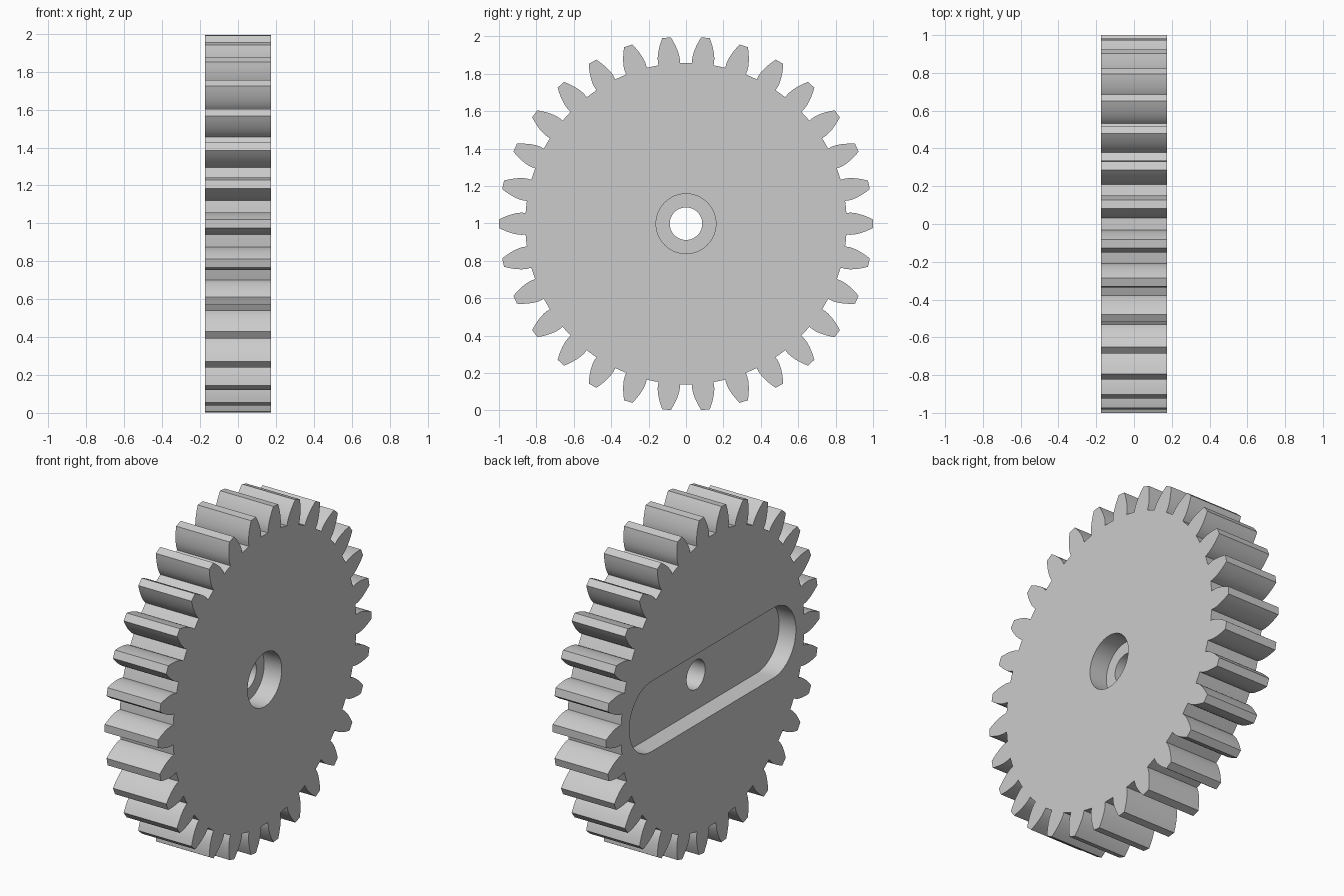
import bpy, bmesh, math
from mathutils import Matrix

cube = bpy.data.objects.get("Cube")
if cube:
    bpy.data.objects.remove(cube, do_unlink=True)

TEETH = 30
MODULE = 2 / (TEETH + 2)            # outer radius is 1
PITCH_R = MODULE * TEETH / 2
BASE_R = PITCH_R * math.cos(math.radians(20))
ROOT_R = PITCH_R - 1.25 * MODULE
HALF_W = 0.175
CENTRE_Z = 0.998

grey = bpy.data.materials.new("light grey")
grey.use_nodes = True
colour = (0.6, 0.6, 0.6, 1)
grey.diffuse_color = colour
grey.node_tree.nodes["Principled BSDF"].inputs["Base Color"].default_value = colour


def involute(angle):
    return math.tan(angle) - angle


def half_angle(r):
    """Half the angular thickness of a tooth at radius r."""
    pressure = math.acos(min(1, BASE_R / r))
    return math.pi / (2 * TEETH) + involute(math.radians(20)) - involute(pressure)


def gear_profile():
    # one flank from root to tip, mirrored and repeated around the wheel
    radii = [ROOT_R] + [BASE_R + (1 - BASE_R) * i / 7 for i in range(8)]
    flank = [(r, half_angle(max(r, BASE_R))) for r in radii]
    points = []
    for t in range(TEETH):
        mid = 2 * math.pi * t / TEETH
        tooth = [(r, mid - a) for r, a in flank] + [(r, mid + a) for r, a in reversed(flank)]
        tooth.append((ROOT_R, mid + math.pi / TEETH))
        points += [(r * math.cos(a), r * math.sin(a)) for r, a in tooth]
    return points


def slot_profile(radius, straight=0, steps=32):
    # circle, or a round-ended slot when straight is above zero
    points = []
    for side in (1, -1):
        for i in range(steps + 1 if straight else steps):
            a = -side * math.pi / 2 + math.pi * i / steps if side == 1 else math.pi / 2 + math.pi * i / steps
            points.append((side * straight + radius * math.cos(a), radius * math.sin(a)))
    return points


def prism(name, profile, x0, x1):
    """Extrude a (y, z) profile along x."""
    bm = bmesh.new()
    face = bm.faces.new([bm.verts.new((x0, y, z)) for y, z in profile])
    ext = bmesh.ops.extrude_face_region(bm, geom=[face])
    moved = [v for v in ext["geom"] if isinstance(v, bmesh.types.BMVert)]
    bmesh.ops.translate(bm, verts=moved, vec=(x1 - x0, 0, 0))
    bmesh.ops.recalc_face_normals(bm, faces=bm.faces)
    bmesh.ops.transform(bm, matrix=Matrix.Translation((0, 0, CENTRE_Z)), verts=bm.verts)
    mesh = bpy.data.meshes.new(name)
    bm.to_mesh(mesh)
    bm.free()
    mesh.materials.append(grey)
    obj = bpy.data.objects.new(name, mesh)
    bpy.context.collection.objects.link(obj)
    return obj


gear = prism("spur_gear", gear_profile(), -HALF_W, HALF_W)

# round recess on one face, long slot on the other, axle hole through both
cutters = [
    prism("recess_cutter", slot_profile(0.16), HALF_W - 0.115, 0.4),
    prism("slot_cutter", slot_profile(0.208, 0.573), -0.4, -HALF_W + 0.11),
    prism("axle_hole_cutter", slot_profile(0.087), -0.5, 0.5),
]
bpy.context.view_layer.objects.active = gear
for cutter in cutters:
    mod = gear.modifiers.new(cutter.name, "BOOLEAN")
    mod.operation = "DIFFERENCE"
    mod.solver = "EXACT"
    mod.object = cutter
    cutter.hide_render = True
    bpy.ops.object.modifier_apply(modifier=mod.name)
for cutter in cutters:
    bpy.data.objects.remove(cutter, do_unlink=True)

bpy.ops.object.select_all(action="DESELECT")
gear.select_set(True)
bpy.ops.object.shade_smooth_by_angle(angle=math.radians(30))
